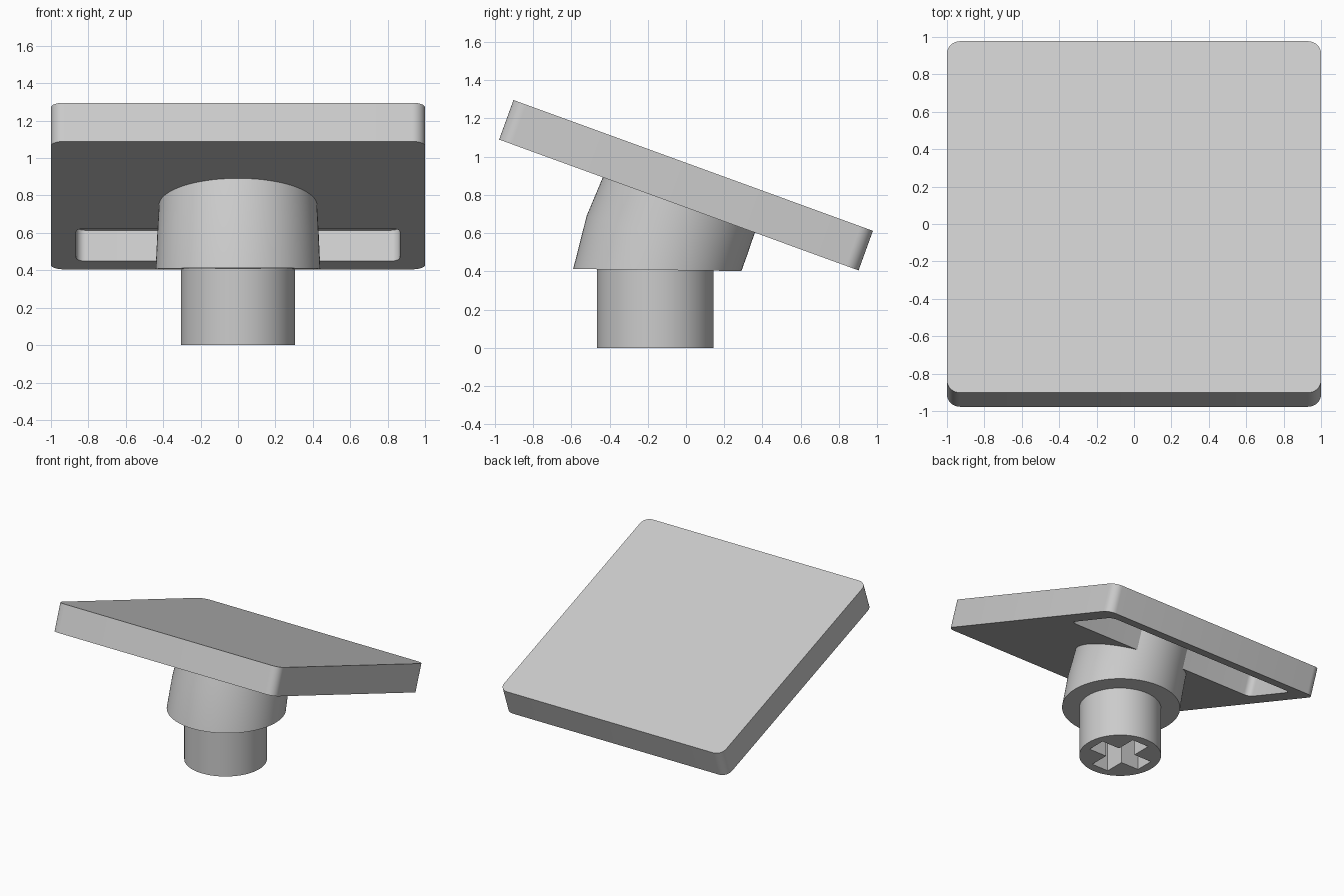
import bpy, bmesh
from math import radians, sin, cos, pi
from mathutils import Matrix, Vector

if "Cube" in bpy.data.objects:
    bpy.data.objects.remove(bpy.data.objects["Cube"], do_unlink=True)

TILT = radians(20)
PLATE = Matrix.Translation((0, -0.0375, 0.747)) @ Matrix.Rotation(-TILT, 4, 'X')
STEM = Matrix.Translation((0, -0.16, 0))

grey = bpy.data.materials.new("light grey plastic")
grey.use_nodes = True
grey.diffuse_color = (0.6, 0.6, 0.6, 1)
grey.node_tree.nodes["Principled BSDF"].inputs["Base Color"].default_value = (0.6, 0.6, 0.6, 1)


def loft(name, rings):
    """Closed solid through a list of equal-length rings of points."""
    bm = bmesh.new()
    loops = [[bm.verts.new(p) for p in ring] for ring in rings]
    n = len(loops[0])
    for a, b in zip(loops, loops[1:]):
        for i in range(n):
            j = (i + 1) % n
            bm.faces.new((a[i], a[j], b[j], b[i]))
    bm.faces.new(loops[0][::-1])
    bm.faces.new(loops[-1])
    bmesh.ops.recalc_face_normals(bm, faces=bm.faces)
    mesh = bpy.data.meshes.new(name)
    bm.to_mesh(mesh)
    bm.free()
    mesh.materials.append(grey)
    obj = bpy.data.objects.new(name, mesh)
    bpy.context.collection.objects.link(obj)
    return obj


def prism(name, outline, z0, z1, matrix):
    return loft(name, [[matrix @ Vector((x, y, z)) for x, y in outline] for z in (z0, z1)])


def rounded_rect(x0, x1, y0, y1, r, steps=8):
    corners = ((x1 - r, y1 - r), (x0 + r, y1 - r), (x0 + r, y0 + r), (x1 - r, y0 + r))
    return [(cx + r * cos(a), cy + r * sin(a))
            for k, (cx, cy) in enumerate(corners)
            for a in [(k + s / steps) * pi / 2 for s in range(steps + 1)]]


def circle(r, n=96):
    return [(r * cos(2 * pi * i / n), r * sin(2 * pi * i / n)) for i in range(n)]


def cut(obj, cutter):
    cutter.hide_render = True
    mod = obj.modifiers.new("cut", 'BOOLEAN')
    mod.operation, mod.solver, mod.object = 'DIFFERENCE', 'EXACT', cutter
    bpy.context.view_layer.objects.active = obj
    bpy.ops.object.modifier_apply(modifier=mod.name)
    bpy.data.objects.remove(cutter, do_unlink=True)


# Tilted top plate with a long pocket under its back half
plate = prism("top_plate", rounded_rect(-1, 1, -1, 1, 0.07), 0, 0.22, PLATE)
cut(plate, prism("pocket_cutter", rounded_rect(-0.865, 0.865, 0.36, 0.87, 0.05), -0.1, 0.175, PLATE))

# Collar bending from the stem up to the plate: (centre y, centre z, radius, tilt)
sections = [(-0.15, 0.407, 0.44, 0.7), (-0.1, 0.587, 0.432, 13.8), (-0.0375, 0.747, 0.423, 20)]
rings = []
for y, z, r, tilt in sections:
    m = Matrix.Translation((0, y, z)) @ Matrix.Rotation(-radians(tilt), 4, 'X')
    rings.append([m @ Vector((px, py, 0)) for px, py in circle(r)])
rings.append([PLATE @ Vector((px, py, 0.19)) for px, py in circle(0.423)])
collar = loft("collar", rings)

# Round stem with a cross-shaped socket
stem = prism("stem", circle(0.305), 0, 0.45, STEM)
L, W = 0.235, 0.075
cross = []
for k in range(4):
    turn = Matrix.Rotation(k * pi / 2, 2)
    cross += [tuple(turn @ Vector(p)) for p in ((L, -W), (L, W), (W, W))]
cut(stem, prism("socket_cutter", cross, -0.1, 0.4, STEM))

# Smooth the curves and keep the edges sharp
for obj in (plate, collar, stem):
    bpy.ops.object.select_all(action='DESELECT')
    obj.select_set(True)
    bpy.context.view_layer.objects.active = obj
    bpy.ops.object.shade_smooth_by_angle(angle=radians(30))
